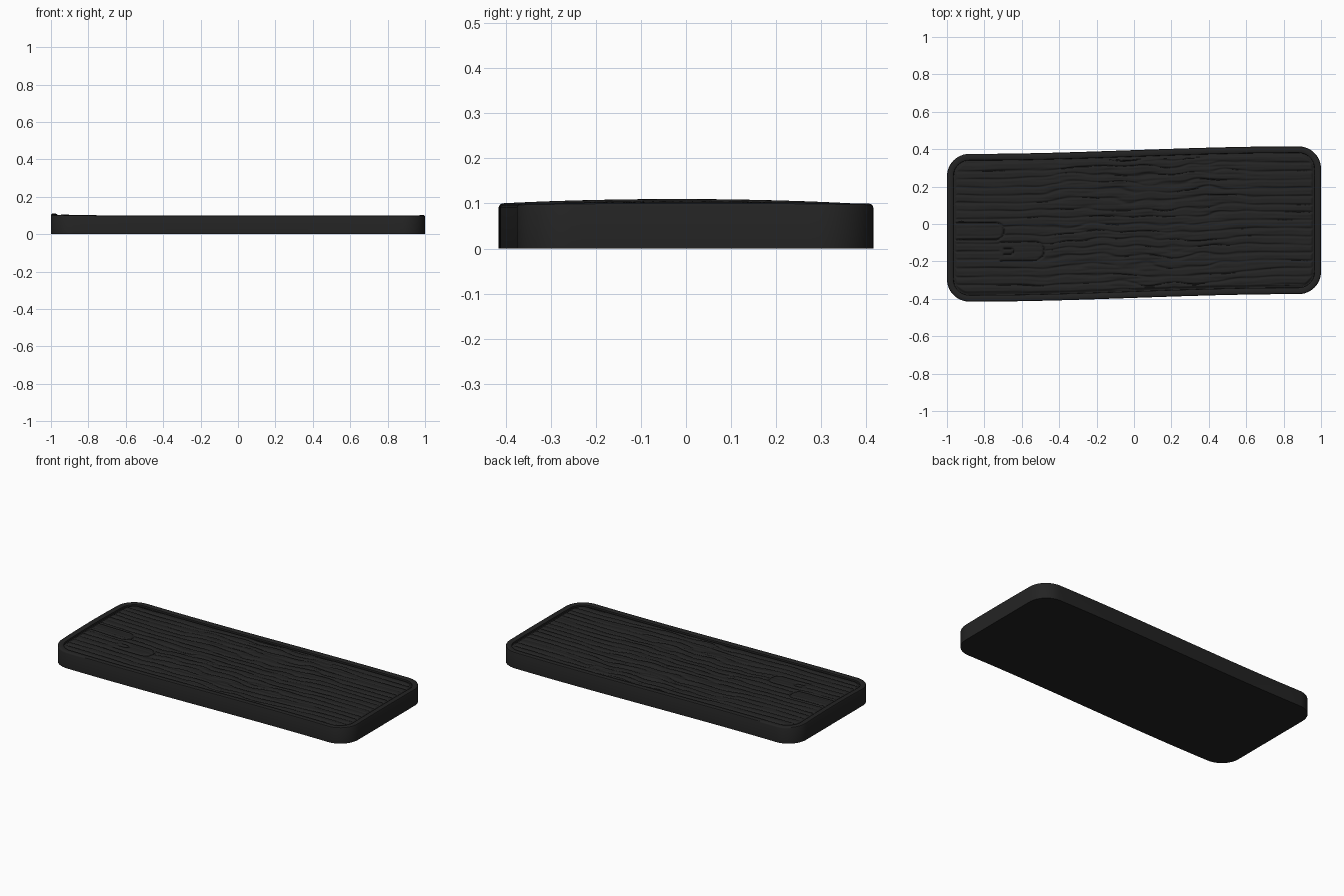
import bpy, bmesh, math
from mathutils import Vector, noise

if "Cube" in bpy.data.objects:
    bpy.data.objects.remove(bpy.data.objects["Cube"])

black = bpy.data.materials.new("charcoal black")
black.diffuse_color = (0.017, 0.017, 0.017, 1)
black.use_nodes = True
black.node_tree.nodes["Principled BSDF"].inputs["Base Color"].default_value = black.diffuse_color
HX, HY, R, RIM = 1.0, 0.395, 0.12, 0.036


def smooth(a, b, t):
    t = min(max((t - a) / (b - a), 0), 1)
    return t * t * (3 - 2 * t)


def skew(x):
    # the plank drifts gently sideways along its length
    return 0.04 * smooth(-0.85, 0.85, x) - 0.02


def top(x, y):
    # rim height, lifted a little at the ends
    return 0.099 + (0.011 if x < 0 else 0.004) * x * x * (1 - (y / 0.42) ** 2)


def outline(d):
    # rounded rectangle inset by d, with points along every side
    r, pts = R - d, []
    cx, cy = HX - R, HY - R
    for sx, sy, a0 in ((1, 1, 0), (-1, 1, 90), (-1, -1, 180), (1, -1, 270)):
        for i in range(13):
            a = math.radians(a0 + 7.5 * i)
            pts.append((sx * cx + r * math.cos(a), sy * cy + r * math.sin(a)))
        nxt = {0: (-cx, cy + r), 90: (-cx - r, -cy),
               180: (cx, -cy - r), 270: (cx + r, cy)}[a0]
        p = pts[-1]
        for i in range(1, 24):
            t = i / 24
            pts.append((p[0] + (nxt[0] - p[0]) * t, p[1] + (nxt[1] - p[1]) * t))
    return pts


def finish(bm, name, angle):
    me = bpy.data.meshes.new(name)
    bmesh.ops.recalc_face_normals(bm, faces=bm.faces)
    bm.to_mesh(me)
    bm.free()
    me.materials.append(black)
    ob = bpy.data.objects.new(name, me)
    bpy.context.collection.objects.link(ob)
    bpy.context.view_layer.objects.active = ob
    ob.select_set(True)
    bpy.ops.object.shade_smooth_by_angle(angle=math.radians(angle))
    ob.select_set(False)


# Body: flat base, upright sides and a softly rounded rim
bm = bmesh.new()
rings = []
for d, drop in ((0, None), (0, 0.008), (0.0025, 0.0025), (0.008, 0),
                (RIM - 0.008, 0), (RIM - 0.002, 0.004), (RIM, 0.035)):
    rings.append([bm.verts.new((x, y + skew(x), 0 if drop is None else top(x, y) - drop))
                  for x, y in outline(d)])
n = len(rings[0])
for a, b in zip(rings, rings[1:]):
    for i in range(n):
        bm.faces.new((a[i], a[(i + 1) % n], b[(i + 1) % n], b[i]))
bm.faces.new(rings[0])
finish(bm, "tray_body", 40)


def capsule(x, y, x1, y0, r):
    # groove running round the end of a knot which opens to the left
    d = math.hypot(max(x - x1, 0), y - y0) - r
    return math.exp(-(d / 0.006) ** 2)


def grain(x, y):
    wild = 1 - smooth(0.35, 0.75, abs(x - 0.05))
    w = noise.noise(Vector((x * 2, y * 5, 3))) * (0.25 + 0.6 * wild)
    w += noise.noise(Vector((x * 7, y * 18, 8))) * (0.08 + 0.45 * wild)
    line = (0.5 + 0.5 * math.cos(2 * math.pi * (y * 23 + w))) ** 4
    line *= 0.65 + 0.5 * noise.noise(Vector((x * 4, y * 25, 1)))
    fine = noise.noise(Vector((x * 6, y * 70, 5))) * (0.2 + 0.25 * wild)
    knots = 0
    for x1, y0, r, x0 in ((-0.74, -0.02, 0.045, -1), (-0.53, -0.13, 0.05, -0.72),
                          (-0.66, -0.13, 0.015, -0.7)):
        if x > x0:
            inside = math.hypot(max(x - x1, 0), y - y0) < r
            line *= 0.25 if inside else 1
            knots = max(knots, capsule(x, y, x1, y0, r))
    return max(line, knots) + fine


# Panel: recessed wood-grain surface filling the rim
bm = bmesh.new()
NX, NY = 380, 220
hx, hy, r = HX - RIM + 0.001, HY - RIM + 0.001, R - RIM
grid = []
for i in range(NX + 1):
    x = -hx + 2 * hx * i / NX
    e = max(abs(x) - (hx - r), 0)
    h = hy - r + math.sqrt(max(r * r - e * e, 0))
    col = []
    for j in range(NY + 1):
        y = -h + 2 * h * j / NY
        qx, qy = abs(x) - hx + r, abs(y) - hy + r
        d = r - math.hypot(max(qx, 0), max(qy, 0)) if max(qx, qy) > 0 else r
        edge = 1 - smooth(0.004, 0.02, d)
        z = top(x, y) - 0.004 - 0.010 * max(grain(x, y), edge)
        col.append(bm.verts.new((x, y + skew(x), z)))
    grid.append(col)
for a, b in zip(grid, grid[1:]):
    for j in range(NY):
        bm.faces.new((a[j], b[j], b[j + 1], a[j + 1]))
finish(bm, "wood_grain_panel", 60)
